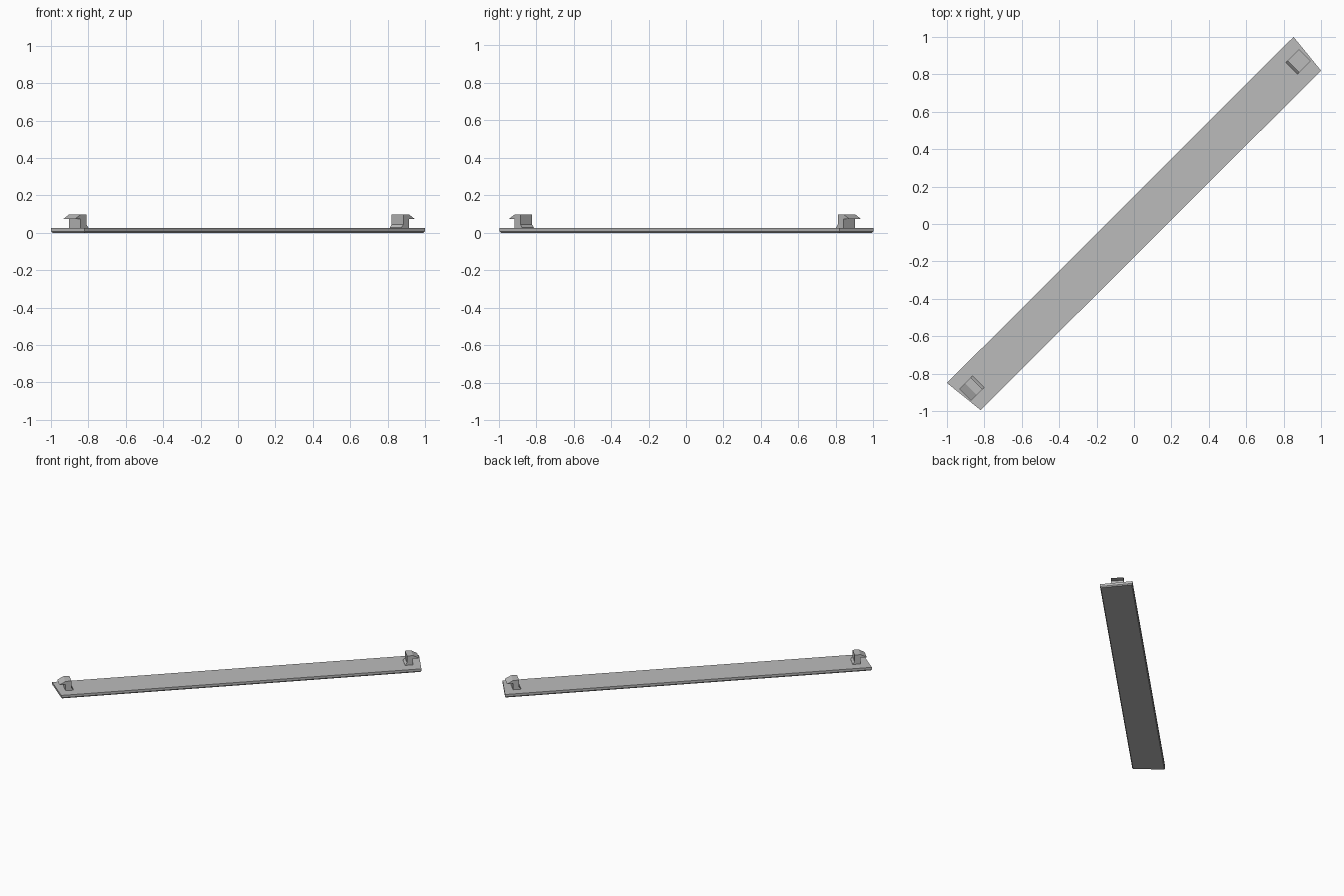
import bpy, bmesh, math

if "Cube" in bpy.data.objects:
    bpy.data.objects.remove(bpy.data.objects["Cube"])

grey = bpy.data.materials.new("grey plastic")
grey.diffuse_color = (0.5, 0.5, 0.5, 1)
grey.use_nodes = True
grey.node_tree.nodes["Principled BSDF"].inputs["Base Color"].default_value = grey.diffuse_color
S = math.sqrt(0.5)


def loft(name, rings):
    """Closed solid through equal-length rings of points."""
    bm = bmesh.new()
    loops = [[bm.verts.new(p) for p in ring] for ring in rings]
    n = len(loops[0])
    bm.faces.new(loops[0])
    bm.faces.new(loops[-1])
    for a, b in zip(loops, loops[1:]):
        for i in range(n):
            bm.faces.new((a[i], a[(i + 1) % n], b[(i + 1) % n], b[i]))
    bmesh.ops.recalc_face_normals(bm, faces=bm.faces)
    me = bpy.data.meshes.new(name)
    bm.to_mesh(me)
    bm.free()
    me.materials.append(grey)
    ob = bpy.data.objects.new(name, me)
    bpy.context.collection.objects.link(ob)
    return ob


# Diagonal strip with a slightly narrowed underside
corners = [(-1, -0.85), (-0.82, -0.995), (1, 0.82), (0.853, 1)]
PLATE_TOP = 0.026


def outline(inset, z):
    pts = []
    for x, y in corners:
        u, v = (x + y) * S, (y - x) * S
        u -= math.copysign(inset, u)
        v -= math.copysign(inset, v)
        pts.append(((u - v) * S, (u + v) * S, z))
    return pts


loft("strip", [outline(0.006, 0), outline(0, 0.008), outline(0, PLATE_TOP)])

# Snap hooks: profile along the strip, barbs pointing outwards
profile = [(1.184, 0.02), (1.184, 0.028), (1.198, 0.045), (1.198, 0.098),
           (1.241, 0.098), (1.284, 0.074), (1.241, 0.074), (1.241, 0.02)]
for side, name in ((1, "right_hook"), (-1, "left_hook")):
    loft(name, [[((side * u - v) * S, (side * u + v) * S, z) for u, z in profile]
                for v in (-0.052, 0.036)])
